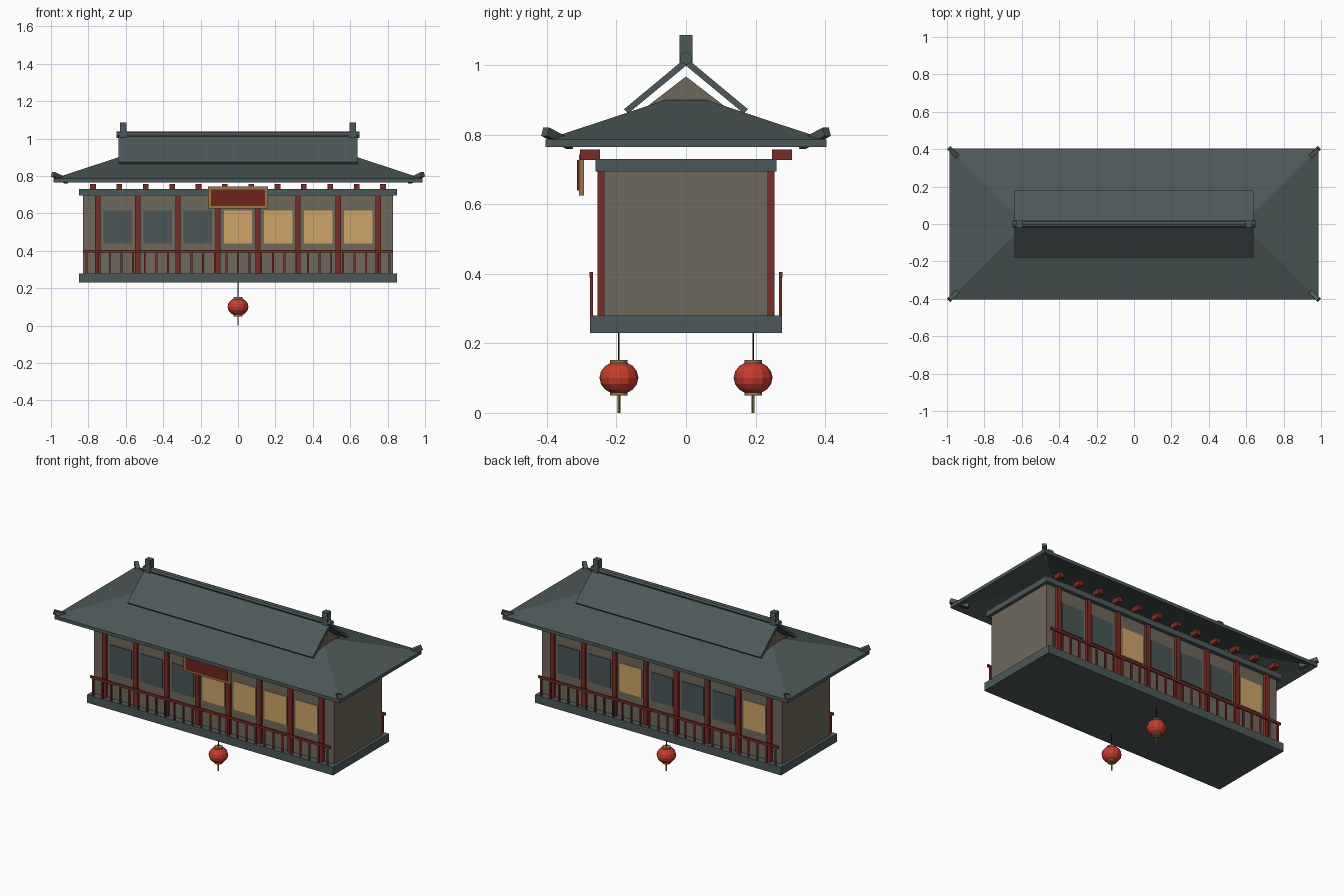
import bpy, bmesh, math
from mathutils import Matrix, Vector

if "Cube" in bpy.data.objects:
    bpy.data.objects.remove(bpy.data.objects["Cube"])


def mat(name, *rgb):
    m = bpy.data.materials.new(name)
    m.diffuse_color = (*rgb, 1)
    m.use_nodes = True
    m.node_tree.nodes["Principled BSDF"].inputs["Base Color"].default_value = m.diffuse_color
    return m


SLATE = mat("slate", .075, .099, .099)
TAN = mat("plaster tan", .158, .141, .106)
RED = mat("dark red wood", .190, .025, .018)
LIT = mat("lit window", .62, .375, .138)
DARK = mat("dark window", .069, .091, .093)
LANTERN = mat("lantern red", .56, .045, .026)
GOLD = mat("dull gold", .305, .185, .055)
SIGN = mat("sign red", .162, .017, .012)
CORD = mat("dark cord", .035, .01, .01)


def finish(name, bm, m):
    bmesh.ops.recalc_face_normals(bm, faces=bm.faces)
    me = bpy.data.meshes.new(name)
    bm.to_mesh(me)
    bm.free()
    me.materials.append(m)
    ob = bpy.data.objects.new(name, me)
    bpy.context.collection.objects.link(ob)
    return ob


def boxes(name, m, *ranges):
    """One object of boxes, each given as (x0, x1, y0, y1, z0, z1)."""
    bm = bmesh.new()
    for x0, x1, y0, y1, z0, z1 in ranges:
        c = Vector((x0 + x1, y0 + y1, z0 + z1)) / 2
        s = Matrix.Diagonal((x1 - x0, y1 - y0, z1 - z0, 1))
        bmesh.ops.create_cube(bm, size=1, matrix=Matrix.Translation(c) @ s)
    return finish(name, bm, m)


def prism(name, m, profile, x0, x1):
    """Extrude a (y, z) profile along x."""
    bm = bmesh.new()
    f = bm.faces.new([bm.verts.new((x0, y, z)) for y, z in profile])
    r = bmesh.ops.extrude_face_region(bm, geom=[f])
    moved = [v for v in r["geom"] if isinstance(v, bmesh.types.BMVert)]
    bmesh.ops.translate(bm, verts=moved, vec=(x1 - x0, 0, 0))
    return finish(name, bm, m)


def cylinder(name, m, loc, r, depth, sides, rot=Matrix()):
    bm = bmesh.new()
    bmesh.ops.create_cone(bm, cap_ends=True, segments=sides, radius1=r, radius2=r,
                          depth=depth, matrix=Matrix.Translation(loc) @ rot)
    return finish(name, bm, m)


# Body: base slab, walls, top beam
boxes("base_slab", SLATE, (-.85, .85, -.276, .276, .23, .28))
boxes("walls", TAN, (-.83, .83, -.236, .236, .28, .70))
boxes("top_beam", SLATE, (-.85, .85, -.26, .26, .695, .73))

# Facades: columns, windows, railings and brackets on both long sides
BAY = 1.5 / 7
lit_bays = {"front": (3, 4, 5, 6), "back": (0, 4)}
for side, s in (("front", -1), ("back", 1)):
    def span(a, b):
        return (min(s * a, s * b), max(s * a, s * b))

    xs = [-.75 + i * BAY for i in range(8)]
    boxes(side + "_columns", RED, *[(x - .014, x + .014, *span(.226, .254), .28, .695) for x in xs])
    for kind, m, on in (("lit", LIT, True), ("dark", DARK, False)):
        boxes(f"{side}_{kind}_windows", m,
              *[(x + BAY / 2 - .076, x + BAY / 2 + .076, *span(.232, .241), .438, .615)
                for i, x in enumerate(xs[:7]) if (i in lit_bays[side]) == on])
    boxes(side + "_rail", RED, (-.83, .83, *span(.267, .277), .39, .405))
    boxes(side + "_balusters", RED,
          *[(x - .005, x + .005, *span(.268, .276), .28, .392)
            for x in [-.81 + i * 1.62 / 26 for i in range(27)]])
    boxes(side + "_brackets", RED,
          *[(x - .015, x + .015, *span(.247, .305), .727, .758)
            for x in [-.775 + i * 1.55 / 11 for i in range(12)]])

# Sign board
boxes("sign_frame", GOLD, (-.16, .16, -.308, -.293, .626, .743))
boxes("sign_panel", SIGN, (-.145, .145, -.313, -.307, .64, .728))

# Hipped roof skirt: hollow shell with a vertical eave edge
bm = bmesh.new()
rings = []
for x, y, z in ((.64, .06, .885), (.986, .404, .765), (.986, .404, .786), (.64, .06, .90)):
    rings.append([bm.verts.new((sx * x, sy * y, z))
                  for sx, sy in ((-1, -1), (1, -1), (1, 1), (-1, 1))])
for a, b in zip(rings, rings[1:]):
    for i in range(4):
        j = (i + 1) % 4
        bm.faces.new((a[i], a[j], b[j], b[i]))
bm.faces.new(rings[0])
bm.faces.new(rings[-1])
finish("hip_roof", bm, SLATE)

# Upturned corner tiles
bm = bmesh.new()
for sx in (-1, 1):
    for sy in (-1, 1):
        bmesh.ops.create_cube(bm, size=1, matrix=(
            Matrix.Translation((sx * .9515, sy * .3685, .79))
            @ Matrix.Rotation(math.atan2(sy, sx), 4, 'Z')
            @ Matrix.Rotation(math.radians(-20), 4, 'Y')
            @ Matrix.Diagonal((.11, .025, .025, 1))))
finish("corner_tiles", bm, SLATE)

# Upper gable roof and the triangular gable walls
prism("gable_roof", SLATE,
      [(-.178, .874), (0, 1.022), (.178, .874), (.167, .861), (0, .999), (-.167, .861)], -.64, .64)
for name, x in (("left_gable_wall", -.62), ("right_gable_wall", .62)):
    prism(name, TAN, [(-.127, .87), (.127, .87), (0, .968)], x - .012, x + .012)

# Ridge and its end blocks
cylinder("ridge", SLATE, (0, 0, 1.02), .018, 1.3, 8, Matrix.Rotation(math.pi / 2, 4, 'Y'))
boxes("ridge_ends", SLATE, *[(x - .018, x + .018, -.018, .018, 1.0, 1.087) for x in (-.613, .613)])

# Hanging lanterns
for side, y in (("front", -.193), ("back", .193)):
    bm = bmesh.new()
    bmesh.ops.create_uvsphere(bm, u_segments=12, v_segments=8, radius=1, matrix=(
        Matrix.Translation((0, y, .101)) @ Matrix.Diagonal((.056, .056, .048, 1))))
    finish(side + "_lantern", bm, LANTERN)
    cylinder(side + "_lantern_top", GOLD, (0, y, .147), .025, .01, 12)
    cylinder(side + "_lantern_bottom", GOLD, (0, y, .055), .025, .01, 12)
    cylinder(side + "_tassel", GOLD, (0, y, .026), .004, .052, 6)
    cylinder(side + "_cord", CORD, (0, y, .191), .002, .08, 6)
